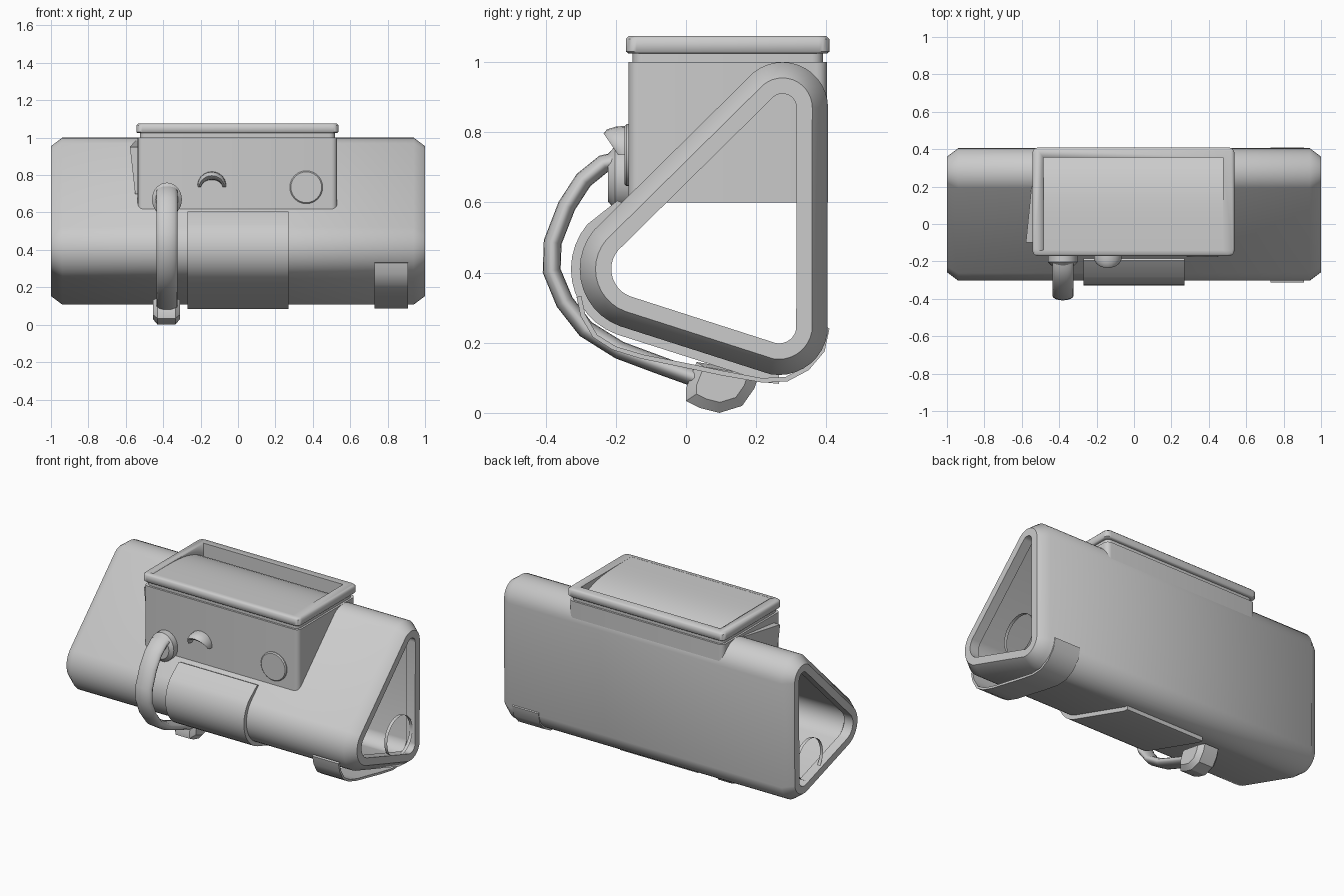
import bpy, bmesh, math
from mathutils import Vector

if "Cube" in bpy.data.objects:
    bpy.data.objects.remove(bpy.data.objects["Cube"])

grey = bpy.data.materials.new("light grey")
grey.diffuse_color = (0.6, 0.6, 0.6, 1)
grey.use_nodes = True
grey.node_tree.nodes["Principled BSDF"].inputs["Base Color"].default_value = grey.diffuse_color


def finish(name, bm, angle=35):
    bmesh.ops.recalc_face_normals(bm, faces=bm.faces)
    me = bpy.data.meshes.new(name)
    bm.to_mesh(me)
    bm.free()
    me.materials.append(grey)
    ob = bpy.data.objects.new(name, me)
    bpy.context.collection.objects.link(ob)
    bpy.ops.object.select_all(action='DESELECT')
    ob.select_set(True)
    bpy.context.view_layer.objects.active = ob
    bpy.ops.object.shade_smooth_by_angle(angle=math.radians(angle))
    return ob


def loft(name, loops, caps=True, ring=False, angle=35):
    """Skin closed loops of points; ring joins the last loop to the first."""
    bm = bmesh.new()
    rows = [[bm.verts.new(p) for p in loop] for loop in loops]
    n = len(rows[0])
    for i in range(len(rows) if ring else len(rows) - 1):
        a, b = rows[i], rows[(i + 1) % len(rows)]
        for j in range(n):
            k = (j + 1) % n
            bm.faces.new((a[j], a[k], b[k], b[j]))
    if caps and not ring:
        bm.faces.new(rows[0])
        bm.faces.new(rows[-1])
    return finish(name, bm, angle)


def prism(name, pts, x0, x1, angle=35):
    """Extrude a (y, z) outline along x."""
    return loft(name, [[(x, y, z) for y, z in pts] for x in (x0, x1)], angle=angle)


# rounded triangle section: centre y, centre z, radius of each corner
CORNERS = [(0.275, 0.87, 0.13), (-0.13, 0.41, 0.173), (0.265, 0.248, 0.14)]


def section(deg, off):
    c, s = math.cos(math.radians(deg)), math.sin(math.radians(deg))
    y, z, r = max(CORNERS, key=lambda k: k[0] * c + k[1] * s + k[2])
    return y + (r + off) * c, z + (r + off) * s


def body_loop(x, off):
    return [(x, *section(a, off)) for a in range(0, 360, 10)]


# hollow triangular body with chamfered ends and a lip inside
half = [(0.94, 0), (1.0, -0.045), (1.0, -0.09), (0.94, -0.09), (0.92, -0.06)]
steps = half + [(-x, o) for x, o in reversed(half)]
loft("triangular_body", [body_loop(x, o) for x, o in steps], ring=True, angle=50)

# thin open ring inside each end of the body
for side, sx in (("right", 1), ("left", -1)):
    loft(side + "_inner_ring",
         [[(sx * x, 0.185 + 0.125 * math.cos(a * math.pi / 16),
            0.33 + 0.125 * math.sin(a * math.pi / 16)) for a in range(32)]
          for x in (0.965, 0.985)], caps=False)


def rounded_rect(z, grow, r=0.03):
    cx, cy, hx, hy = -0.003, 0.119, 0.533 + grow, 0.283 + grow
    pts = []
    for k, (sx, sy) in enumerate([(1, 1), (-1, 1), (-1, -1), (1, -1)]):
        for s in range(5):
            a = math.pi / 2 * (k + s / 4)
            pts.append((cx + sx * (hx - r) + r * math.cos(a),
                        cy + sy * (hy - r) + r * math.sin(a), z))
    return pts


# case, neck and lid in one piece
case = loft("case_with_lid", [rounded_rect(z, g) for z, g in
                              [(0.6, 0), (1.0, 0), (1.0, -0.012), (1.024, -0.012), (1.024, 0),
                               (1.03, 0.007), (1.066, 0.007), (1.075, -0.002)]], angle=50)

# curved recess in the lid, flush at the front and deep at the back
floor = [(-0.14 + 0.495 * t / 12, 1.0742 - 0.08 * (t / 12) ** 4) for t in range(13)]
cutter = prism("recess_cutter", [(-0.14, 1.1)] + floor + [(0.355, 1.1)], -0.485, 0.475)
cutter.hide_render = True
cutter.hide_set(True)
cutter.display_type = 'WIRE'
m = case.modifiers.new("recess", 'BOOLEAN')
m.operation, m.object, m.solver = 'DIFFERENCE', cutter, 'EXACT'


def strip(name, x0, x1, outer, inner):
    prism(name, outer + inner[::-1], x0, x1)


# wide band around the front corner
angles = range(140, 271, 10)
strip("front_band", -0.27, 0.27,
      [(-0.196, 0.605)] + [section(a, 0.025) for a in angles],
      [(-0.16, 0.59)] + [section(a, -0.01) for a in angles])

# thin loose band under the right end
under = [(-0.312, 0.33), (-0.3, 0.275), (-0.265, 0.215), (-0.21, 0.18), (-0.13, 0.155),
         (0.0, 0.128), (0.1, 0.107), (0.22, 0.086), (0.29, 0.09), (0.35, 0.122),
         (0.395, 0.175), (0.409, 0.24)]
mid = Vector((0.1, 0.45))
strip("end_band", 0.73, 0.91, under,
      [tuple(Vector(p) + (mid - Vector(p)).normalized() * 0.014) for p in under])


def disc(name, x, z, r, y0, y1, bevel, sz=1.0):
    loops = [(y0, r), (y1 + bevel, r), (y1, r - bevel)]
    loft(name, [[(x + q * math.cos(a * math.pi / 16), y, z + sz * q * math.sin(a * math.pi / 16))
                 for a in range(32)] for y, q in loops])


# round button and handle mount
disc("round_button", 0.365, 0.735, 0.088, -0.15, -0.176, 0.006)
disc("handle_mount", -0.38, 0.67, 0.08, -0.14, -0.223, 0.02, 1.12)

# arched hood
hood = []
for i in range(13):
    t = math.pi * i / 12
    w = 0.4 + 0.6 * math.sin(t)
    hood.append([(-0.14 + (0.067 + 0.02 * w * math.cos(b)) * math.cos(t),
                  -0.165 + 0.07 * w * math.sin(b),
                  0.735 + (0.062 + 0.022 * w * math.cos(b)) * math.sin(t))
                 for b in [k * math.pi / 6 for k in range(12)]])
loft("arched_hood", hood)

# curved handle with a flattened section
path = [Vector(p) for p in [(-0.19, 0.72), (-0.235, 0.71), (-0.292, 0.664), (-0.34, 0.59),
                            (-0.38, 0.487), (-0.383, 0.405), (-0.346, 0.316), (-0.286, 0.239),
                            (-0.19, 0.179), (-0.061, 0.131), (0.04, 0.095)]]
loops = []
for i, p in enumerate(path):
    d = (path[min(i + 1, len(path) - 1)] - path[max(i - 1, 0)]).normalized()
    n = Vector((-d.y, d.x))
    loops.append([(-0.38 + 0.057 * math.cos(b), *(p + n * 0.026 * math.sin(b)))
                  for b in [k * math.pi / 8 for k in range(16)]])
loft("handle", loops, angle=50)

# foot at the lower end of the handle
outline = [(0, 0.034), (0.0, 0.07), (0.03, 0.145), (0.21, 0.115), (0.195, 0.07),
           (0.16, 0.02), (0.095, 0.0), (0.04, 0.014)]


def foot_loop(x, k):
    return [(x, 0.1 + (y - 0.1) * k, 0.1 + (z - 0.1) * k) for y, z in outline]


loft("handle_foot", [foot_loop(-0.455, 0.7), foot_loop(-0.43, 1),
                     foot_loop(-0.335, 1), foot_loop(-0.31, 0.7)], angle=25)

# tilted plate on the left side of the case
loft("side_plate", [[(-0.5, -0.1, 0.7), (-0.5, -0.1, 0.95), (-0.5, 0.2, 0.985), (-0.5, 0.2, 0.75)],
                    [(-0.55, -0.1, 0.7), (-0.578, -0.1, 0.95), (-0.548, 0.2, 0.985),
                     (-0.542, 0.2, 0.75)]])
